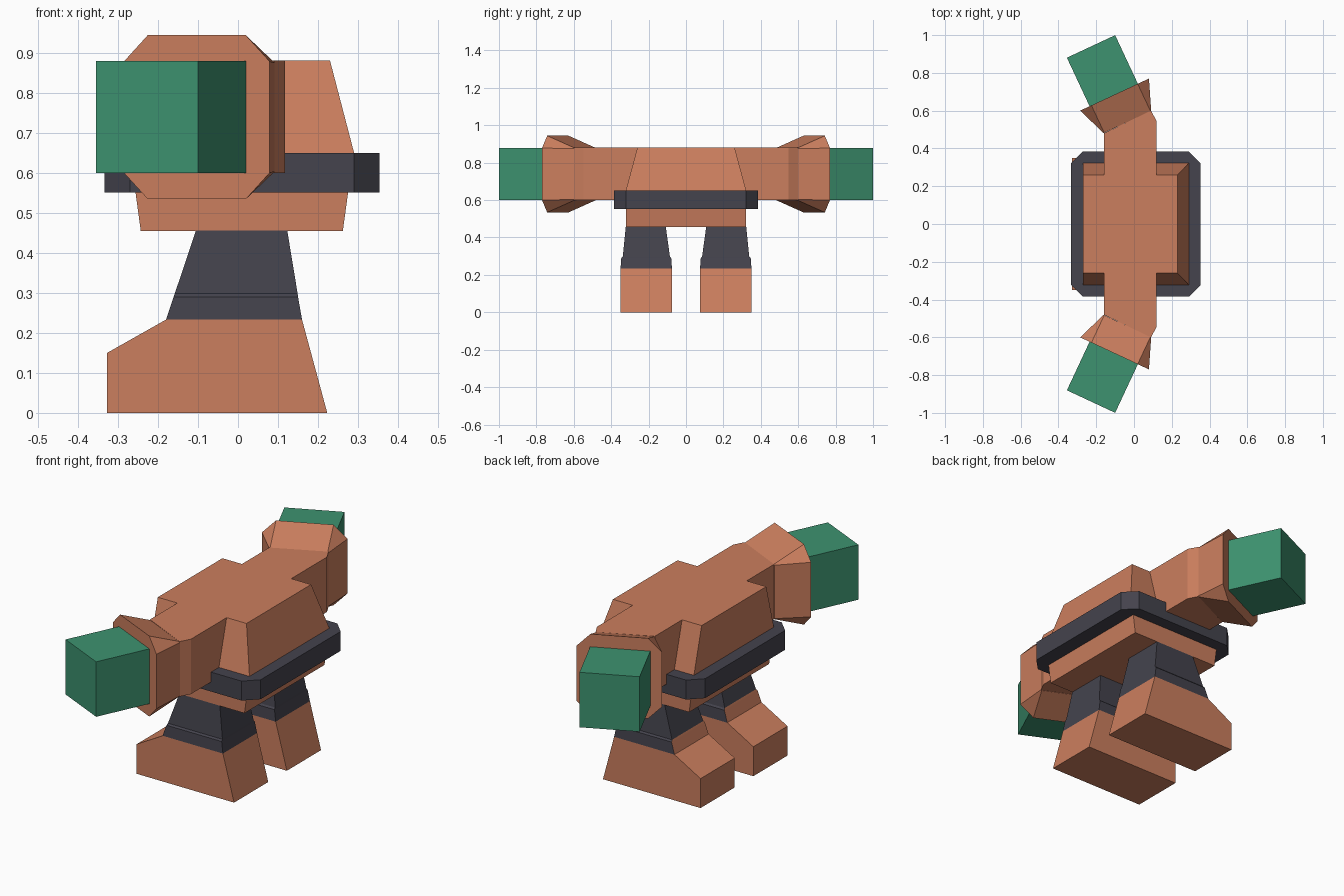
import bpy, bmesh, math
from mathutils import Vector

if "Cube" in bpy.data.objects:
    bpy.data.objects.remove(bpy.data.objects["Cube"])


def mat(name, rgb):
    m = bpy.data.materials.new(name)
    m.diffuse_color = (*rgb, 1)
    m.use_nodes = True
    m.node_tree.nodes["Principled BSDF"].inputs["Base Color"].default_value = m.diffuse_color
    return m


CLAY = mat("clay brown", (0.60, 0.21, 0.112))
DARK = mat("charcoal", (0.058, 0.056, 0.074))
GREEN = mat("green", (0.047, 0.29, 0.162))


def loft(name, rings, mats, mirror=False, rule=None):
    """Skin a list of equal-length point rings, cap both ends."""
    bm = bmesh.new()
    vs = [[bm.verts.new(p) for p in r] for r in rings]
    n = len(rings[0])
    for a, b in zip(vs, vs[1:]):
        for i in range(n):
            j = (i + 1) % n
            bm.faces.new((a[i], a[j], b[j], b[i]))
    bm.faces.new(vs[0][::-1])
    bm.faces.new(vs[-1])
    bmesh.ops.recalc_face_normals(bm, faces=bm.faces[:])
    if rule:
        for f in bm.faces:
            f.material_index = rule(f)
    me = bpy.data.meshes.new(name)
    bm.to_mesh(me)
    bm.free()
    for m in mats:
        me.materials.append(m)
    ob = bpy.data.objects.new(name, me)
    bpy.context.collection.objects.link(ob)
    if mirror:
        md = ob.modifiers.new("other side", 'MIRROR')
        md.use_axis = (False, True, False)
    return ob


def rect(x0, x1, y0, y1, z):
    return [(x0, y0, z), (x1, y0, z), (x1, y1, z), (x0, y1, z)]


def octagon(w, h, c):
    """Chamfered rectangle with half sizes w, h."""
    return [(w - c, -h), (w, c - h), (w, h - c), (w - c, h),
            (c - w, h), (-w, h - c), (-w, c - h), (c - w, -h)]


# Torso
loft("torso", [rect(-.243, .262, -.322, .322, .455),
               rect(-.256, .275, -.322, .322, .55),
               rect(-.27, .29, -.322, .322, .65),
               rect(-.27, .23, -.26, .26, .88)], [CLAY])

# Belt
belt = [(x + .01, y) for x, y in octagon(.343, .385, .063)]
loft("belt", [[(x, y, z) for x, y in belt] for z in (.551, .65)], [DARK])

# Feet
foot = [(-.327, 0), (.223, 0), (.16, .233), (-.18, .233), (-.327, .15)]
loft("foot", [[(x, y, z) for x, z in foot] for y in (.075, .35)], [CLAY], True)

# Legs, with a brown instep patch on the low front faces
loft("leg", [rect(-.18, .16, .075, .35, .233),
             rect(-.161, .15, .079, .346, .29),
             rect(-.158, .149, .086, .338, .298),
             rect(-.105, .123, .108, .322, .456)], [DARK, CLAY], True,
     lambda f: int(f.normal.x < -.8 and f.calc_center_median().z < .295))

# Upper arms
arm = [(-.16, .26), (.118, .26), (.118, .548), (.09, .60), (-.16, .48)]
loft("upper_arm", [[(x, y, z) for x, y in arm] for z in (.60, .88)], [CLAY], True)

# Forearm frame, turned towards the front of the body (-x)
A = math.radians(25)
SIDE = Vector((math.cos(A), math.sin(A), 0))
UP = Vector((0, 0, 1))


def section(cx, cy, pts):
    return [Vector((cx, cy, .739)) + SIDE * u + UP * v for u, v in pts]


# Cuffs flare from the square arm to a chamfered end
loft("cuff", [section(-.035, .54, octagon(.139, .14, .004)),
              section(-.103, .685, octagon(.201, .205, .066))], [CLAY], True)

# Hands
square = [(-.141, -.14), (.141, -.14), (.141, .14), (-.141, .14)]
loft("hand", [section(-.106, .68, square),
              section(-.2275, .94, square)], [GREEN], True)
